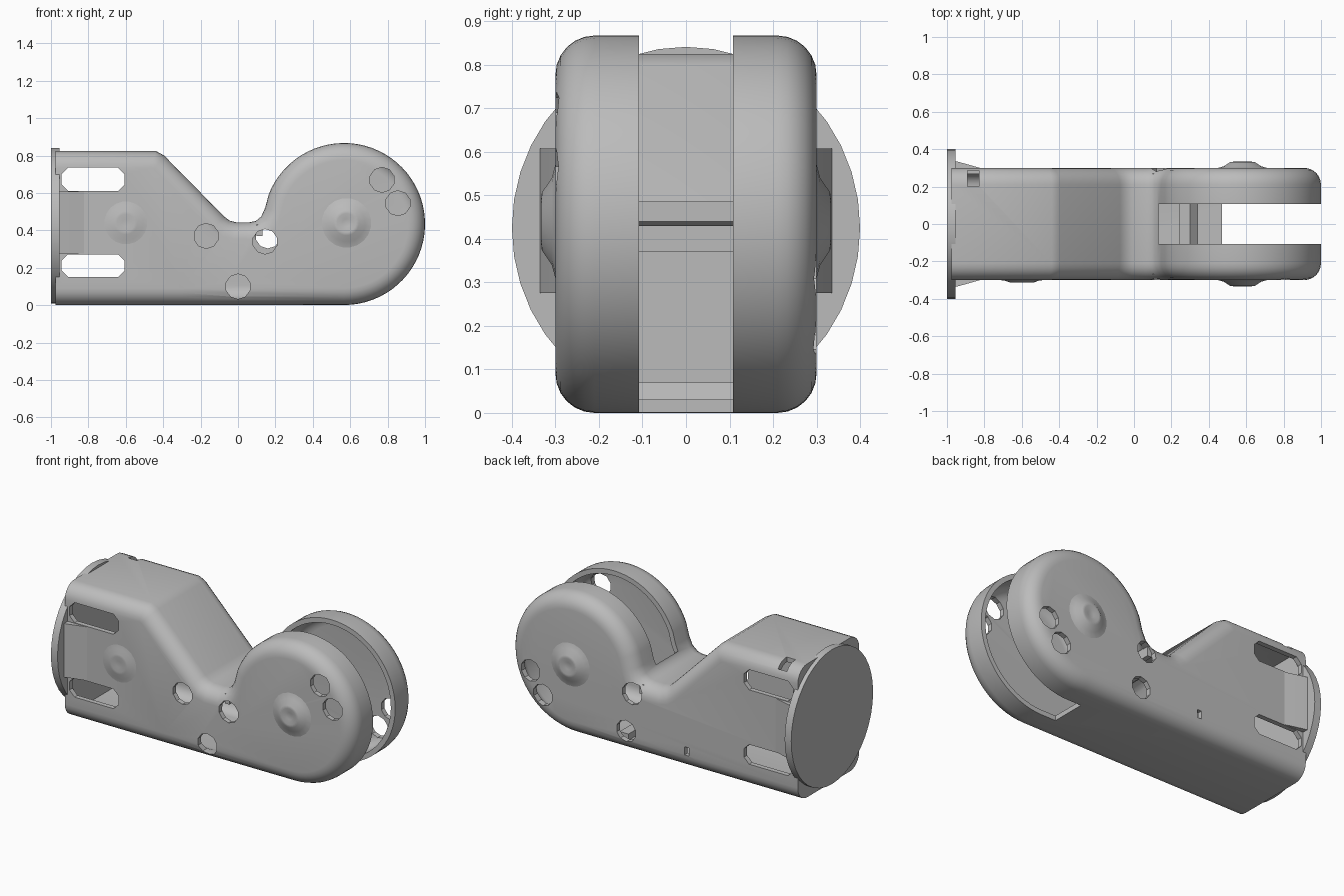
import bpy, bmesh, math
from mathutils import Vector, Matrix

cube = bpy.data.objects.get("Cube")
if cube:
    bpy.data.objects.remove(cube, do_unlink=True)

grey = bpy.data.materials.new("light grey")
grey.use_nodes = True
grey.diffuse_color = (0.5, 0.5, 0.5, 1)
grey.node_tree.nodes["Principled BSDF"].inputs["Base Color"].default_value = (0.5, 0.5, 0.5, 1)


def make(name, bm):
    bmesh.ops.recalc_face_normals(bm, faces=bm.faces[:])
    mesh = bpy.data.meshes.new(name)
    bm.to_mesh(mesh)
    bm.free()
    mesh.materials.append(grey)
    ob = bpy.data.objects.new(name, mesh)
    bpy.context.collection.objects.link(ob)
    return ob


def loft(name, rings):
    """Skin a stack of equal closed rings and cap both ends."""
    bm = bmesh.new()
    loops = [[bm.verts.new(p) for p in ring] for ring in rings]
    n = len(loops[0])
    for a, b in zip(loops, loops[1:]):
        for i in range(n):
            j = (i + 1) % n
            bm.faces.new((a[i], a[j], b[j], b[i]))
    bm.faces.new(loops[0])
    bm.faces.new(loops[-1][::-1])
    return make(name, bm)


def prism(name, pts, y0, y1):
    return loft(name, [[(x, y, z) for x, z in pts] for y in (y0, y1)])


def offset(pts, d):
    """Move a counter-clockwise outline inward, keeping the flat left end in place."""
    out = []
    for i, p in enumerate(pts):
        a = (p - pts[i - 1]).normalized()
        b = (pts[(i + 1) % len(pts)] - p).normalized()
        na, nb = Vector((-a.y, a.x)), Vector((-b.y, b.x))
        q = p + (na + nb) * d / (1 + na.dot(nb))
        out.append((p.x if p.x < -0.9 else q.x, q.y))
    return out


def rounded_slab(name, pts, half, radius, inset=0.0):
    rings = []
    steps = 6
    for side in (-1, 1):
        for k in range(steps + 1):
            t = (k if side < 0 else steps - k) / steps * math.pi / 2
            y = side * (half - radius * (1 - math.cos(t)))
            d = inset + radius * (1 - math.sin(t))
            rings.append([(x, y, z) for x, z in offset(pts, d)])
    return loft(name, rings)


def disc(cx, cz, r, n=10):
    return [(cx + r * math.cos(math.tau * (i + 0.5) / n),
             cz + r * math.sin(math.tau * (i + 0.5) / n)) for i in range(n)]


# Side outline: flat base, round head, saddle, slope, flat top
def outline(left):
    pts = [(left, 0), (-0.3, 0)]
    for i in range(49):
        a = math.radians(-90 + 248 * i / 48)
        pts.append((0.567 + 0.433 * math.cos(a), 0.434 + 0.433 * math.sin(a)))
    pts += [(0.145, 0.52), (0.125, 0.475), (0.095, 0.45), (0.06, 0.443), (-0.01, 0.443),
            (-0.045, 0.452), (-0.075, 0.475), (-0.395, 0.80), (-0.44, 0.825), (left, 0.825)]
    return [Vector(p) for p in pts]


# Hollow body and its cutters
body = rounded_slab("body_shell", outline(-0.975), 0.3, 0.09)
cutters = [rounded_slab("cut_hollow", outline(-0.95), 0.27, 0.07, 0.03),
           prism("cut_fork", [(0.13, 1), (0.13, 0.2), (0.47, 0.2), (0.47, -0.1),
                              (1.1, -0.1), (1.1, 1)], -0.108, 0.108)]
for z0, z1 in ((0.15, 0.272), (0.61, 0.735)):
    x0, x1, c = -0.943, -0.607, 0.035
    cutters.append(prism("cut_slot", [
        (x0 + c, z0), (x1 - c, z0), (x1, z0 + c), (x1, z1 - c),
        (x1 - c, z1), (x0 + c, z1), (x0, z1 - c), (x0, z0 + c)], -0.5, 0.5))
front_holes = [(-0.17, 0.37), (0.145, 0.34), (0.0, 0.1), (0.77, 0.67), (0.855, 0.545)]
back_holes = [(0.16, 0.37), (0.2, 0.13), (0.77, 0.2), (0.855, 0.33)]
for side, holes in ((-1, front_holes), (1, back_holes)):
    for x, z in holes:
        cutters.append(prism("cut_hole", disc(x, z, 0.067), side * 0.15, side * 0.5))
cutters.append(prism("cut_top_notch", [(-0.89, 0.74), (-0.83, 0.74), (-0.83, 0.9), (-0.89, 0.9)], 0.2, 0.285))
cutters.append(prism("cut_small_slit", [(-0.23, 0.09), (-0.2, 0.09), (-0.2, 0.14), (-0.23, 0.14)], 0.2, 0.4))

for c in cutters:
    c.hide_render = True
    m = body.modifiers.new(c.name, "BOOLEAN")
    m.operation = "DIFFERENCE"
    m.solver = "EXACT"
    m.object = c
graph = bpy.context.evaluated_depsgraph_get()
body.data = bpy.data.meshes.new_from_object(body.evaluated_get(graph))
body.modifiers.clear()
for c in cutters:
    bpy.data.objects.remove(c, do_unlink=True)

# Round end flange
bm = bmesh.new()
bmesh.ops.create_cone(bm, cap_ends=True, segments=40, radius1=0.4, radius2=0.4, depth=0.045,
                      matrix=Matrix.Translation((-0.9775, 0, 0.425)) @ Matrix.Rotation(math.pi / 2, 4, "Y")
                      @ Matrix.Diagonal((1.04, 1, 1, 1)))
parts = [body, make("end_flange", bm)]

# Flared gussets joining the flange to the side walls
for side, label in ((-1, "front"), (1, "back")):
    tri = [(-0.96, 0.28), (-0.96, 0.337), (-0.93, 0.33), (-0.82, 0.299), (-0.82, 0.28)]
    parts.append(loft(label + "_gusset", [[(x, side * y, z) for x, y in tri] for z in (0.275, 0.607)]))


# Shallow dimpled bosses on the walls
def boss(name, x, z, side, radius, height):
    steps = ((1, 0), (0.72, 0.3), (0.48, 0.95), (0.36, 1), (0.15, 0.75))
    return loft(name, [[(px, side * (0.298 + height * h), pz) for px, pz in disc(x, z, radius * r, 20)]
                       for r, h in steps])


parts += [boss("front_head_boss", 0.58, 0.44, -1, 0.14, 0.035),
          boss("back_head_boss", 0.58, 0.44, 1, 0.14, 0.035),
          boss("front_tail_boss", -0.6, 0.44, -1, 0.13, 0.016)]

# Lip at the fork root and a floor rib
parts += [prism("fork_lip", [(0.1, 0.37), (0.13, 0.37), (0.13, 0.43), (0.1, 0.43)], -0.27, 0.27),
          prism("floor_rib", [(0.24, 0.02), (0.35, 0.02), (0.3, 0.07), (0.24, 0.07)], -0.22, 0.22)]

bpy.ops.object.select_all(action="DESELECT")
for p in parts:
    p.select_set(True)
bpy.context.view_layer.objects.active = body
bpy.ops.object.shade_smooth_by_angle(angle=math.radians(35))
